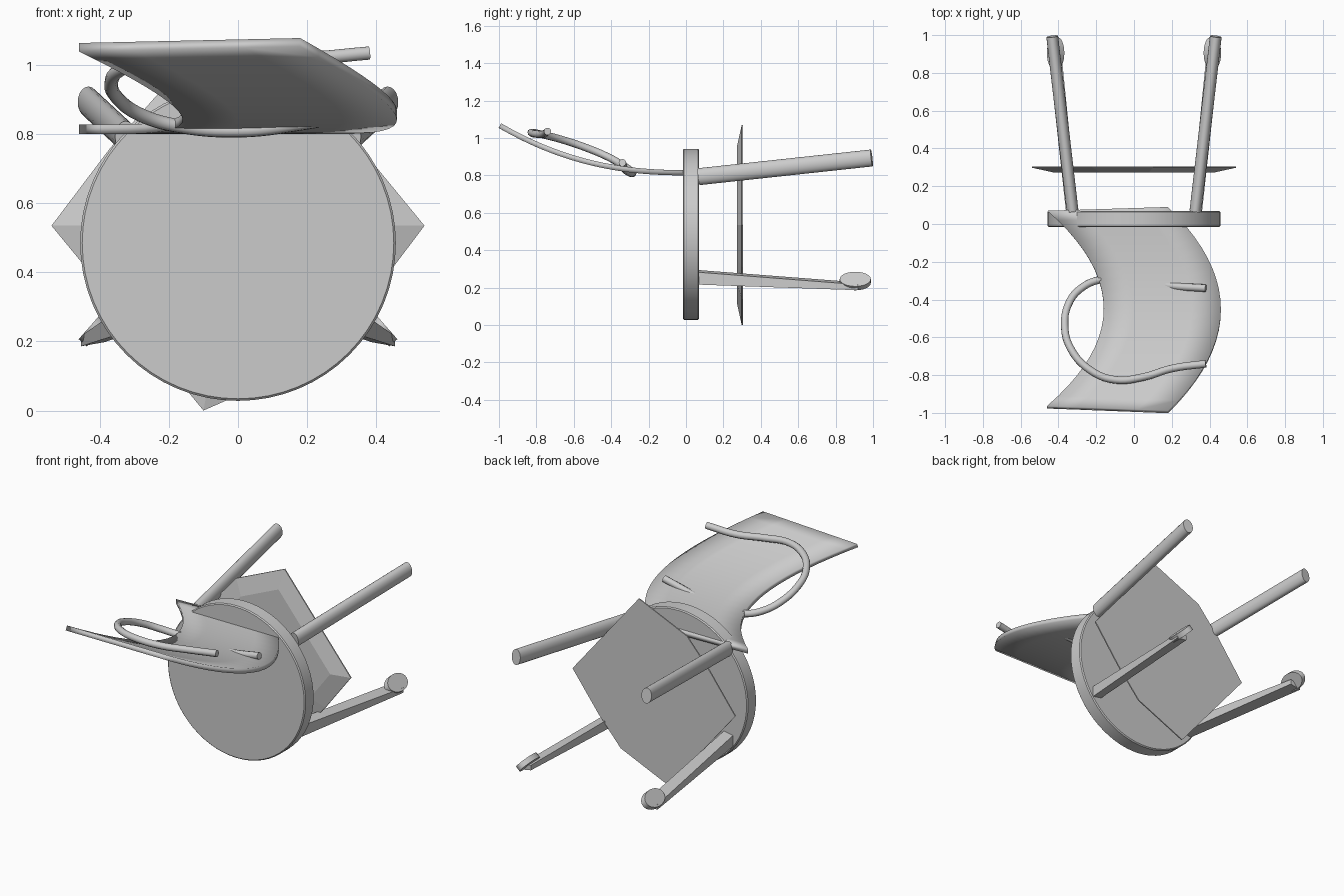
import bpy
import bmesh
from math import cos, sin, pi, radians
from mathutils import Vector

default_cube = bpy.data.objects.get("Cube")
if default_cube:
    bpy.data.objects.remove(default_cube, do_unlink=True)


def finish(bm, name, smooth=True):
    """Turn a bmesh into a named object, optionally smooth with sharp edges."""
    bmesh.ops.recalc_face_normals(bm, faces=bm.faces)
    mesh = bpy.data.meshes.new(name)
    bm.to_mesh(mesh)
    bm.free()
    obj = bpy.data.objects.new(name, mesh)
    bpy.context.collection.objects.link(obj)
    if smooth:
        bpy.ops.object.select_all(action="DESELECT")
        obj.select_set(True)
        bpy.context.view_layer.objects.active = obj
        bpy.ops.object.shade_smooth_by_angle(angle=radians(35))
    return obj


def loft(name, rings, smooth=True):
    """Skin a stack of equal rings and cap both ends."""
    bm = bmesh.new()
    loops = [[bm.verts.new(p) for p in ring] for ring in rings]
    count = len(loops[0])
    for a, b in zip(loops, loops[1:]):
        for i in range(count):
            j = (i + 1) % count
            bm.faces.new((a[i], a[j], b[j], b[i]))
    bm.faces.new(loops[0][::-1])
    bm.faces.new(loops[-1])
    return finish(bm, name, smooth)


def ellipse(center, u, v, count):
    c, u, v = Vector(center), Vector(u), Vector(v)
    return [c + u * cos(2 * pi * i / count) + v * sin(2 * pi * i / count)
            for i in range(count)]


# Round seat with slightly eased rims
SEAT_Z, SEAT_R = 0.485, 0.457
loft("seat", [ellipse((0, y, SEAT_Z), (r, 0, 0), (0, 0, r), 64)
              for y, r in ((-0.017, SEAT_R - 0.006), (-0.011, SEAT_R),
                           (0.064, SEAT_R), (0.07, SEAT_R - 0.006))])

# Shelf between the legs: point-symmetric outline with a chamfered front
half = [(0.1, 0.535), (-0.22, 0.395), (-0.37, 0.225), (-0.54, 0)]
outline = half + [(-x, -z) for x, z in half]
loft("under_shelf", [[(x * k, y, 0.535 + z * k) for x, z in outline]
                     for k, y in ((1, 0.305), (1, 0.298), (0.78, 0.272))],
     smooth=False)

# Curved backrest with a crescent outline
ROWS, COLS = 20, 4
bm = bmesh.new()
grid = []
for r in range(ROWS + 1):
    t = r / ROWS
    bow = 4 * t * (1 - t)
    left = Vector((-0.46 + 0.3 * bow, -0.97 + 1.04 * t))
    right = Vector((0.18 + 0.28 * bow, -0.995 + 1.085 * t))
    row = []
    for c in range(COLS + 1):
        x, y = left.lerp(right, c / COLS)
        row.append(bm.verts.new((x, y, 0.814 + 0.255 * max(-y, 0) ** 2.3)))
    grid.append(row)
for a, b in zip(grid, grid[1:]):
    for c in range(COLS):
        bm.faces.new((a[c], a[c + 1], b[c + 1], b[c]))
backrest = finish(bm, "backrest")
solid = backrest.modifiers.new("thickness", "SOLIDIFY")
solid.thickness = 0.028
solid.offset = 0

# Bent rail looping around the backrest
path = [(0.38, -0.74, 1.035), (0.2, -0.765, 1.02), (0.05, -0.81, 1.022),
        (-0.1, -0.825, 1.03), (-0.23, -0.775, 1.02), (-0.335, -0.66, 0.99),
        (-0.367, -0.54, 0.95), (-0.345, -0.42, 0.9), (-0.28, -0.34, 0.855),
        (-0.18, -0.295, 0.825), (0, -0.29, 0.81), (0.18, -0.325, 0.83),
        (0.38, -0.34, 0.868)]
curve = bpy.data.curves.new("bent_rail", "CURVE")
curve.dimensions = "3D"
curve.bevel_depth = 0.02
curve.bevel_resolution = 3
curve.resolution_u = 6
curve.use_fill_caps = True
spline = curve.splines.new("BEZIER")
spline.bezier_points.add(len(path) - 1)
for point, co in zip(spline.bezier_points, path):
    point.co = co
    point.handle_left_type = point.handle_right_type = "AUTO"
rail = bpy.data.objects.new("bent_rail", curve)
bpy.context.collection.objects.link(rail)
bpy.ops.object.select_all(action="DESELECT")
rail.select_set(True)
bpy.context.view_layer.objects.active = rail
bpy.ops.object.convert(target="MESH")

for side, label in ((1, "left"), (-1, "right")):
    # Oval upper leg
    loft(f"{label}_upper_leg",
         [ellipse((side * x, y, z), (0.031, -side * 0.004, 0), (0, -0.005, 0.045), 20)
          for x, y, z in ((0.325, 0.068, 0.793), (0.433, 0.993, 0.893))])

    # Tapered lower leg with a square section
    leg_rings = []
    for x, y, z, w, h in ((0.33, 0.065, 0.255, 0.03, 0.033),
                          (0.42, 0.92, 0.207, 0.034, 0.015)):
        leg_rings.append([(side * (x + i * w), y, z + j * h - i * 0.006)
                          for i, j in ((-1, -1), (1, -1), (1, 1), (-1, 1))])
    loft(f"{label}_lower_leg", leg_rings, smooth=False)

    # Oval foot pad tilted outward
    normal = Vector((side * 0.75, 0, 0.66))
    across = Vector((-side * 0.66, 0, 0.75)) * 0.052
    middle = Vector((side * 0.415, 0.905, 0.235))
    loft(f"{label}_foot_pad",
         [ellipse(middle + normal * d, (0, 0.083, 0), across, 24)
          for d in (-0.016, 0.016)])
